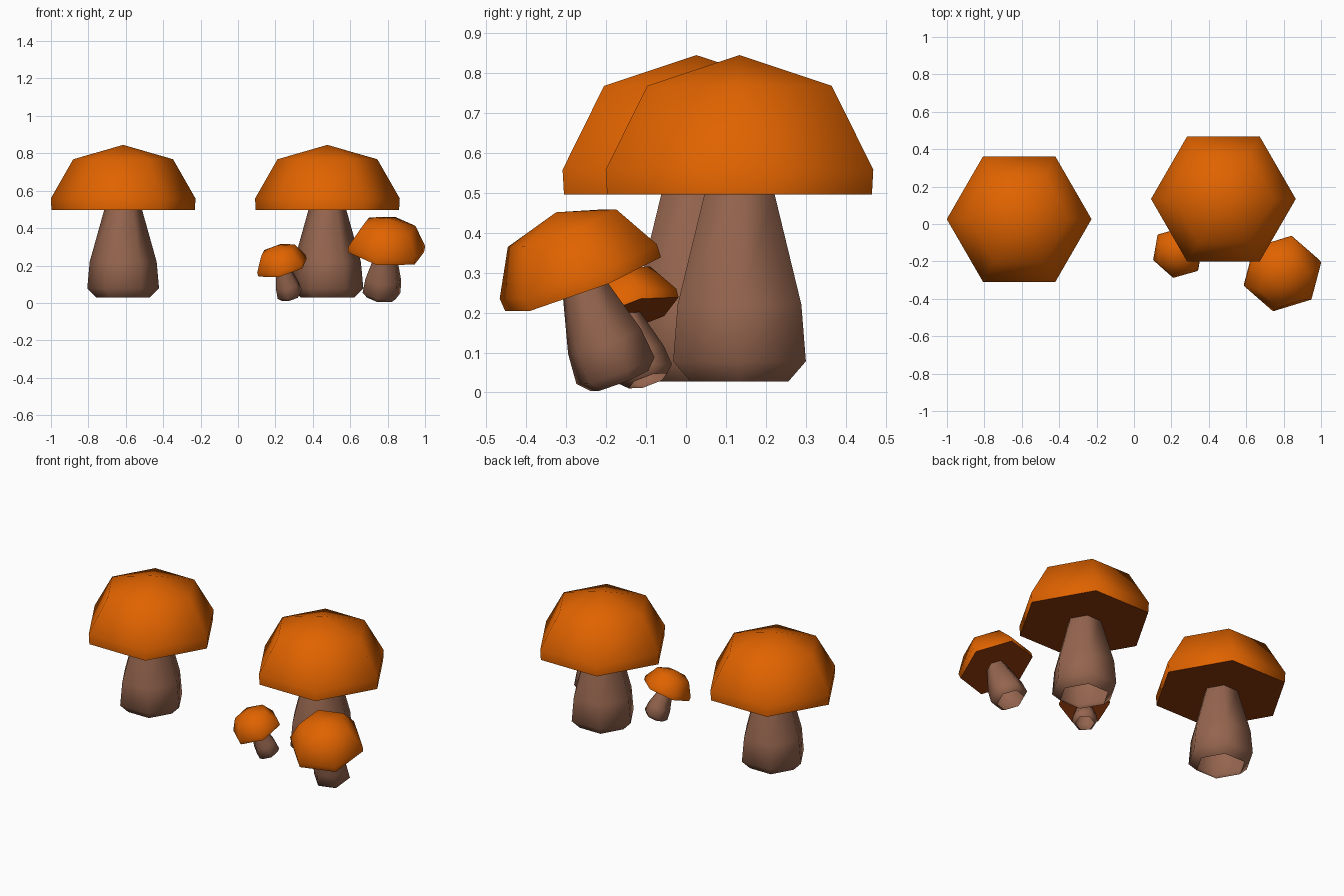
import bpy, bmesh, math
from mathutils import Vector, Matrix

if "Cube" in bpy.data.objects:
    bpy.data.objects.remove(bpy.data.objects["Cube"])

SIDES = 6


def material(name, rgb):
    m = bpy.data.materials.new(name)
    m.diffuse_color = (*rgb, 1)
    m.use_nodes = True
    m.node_tree.nodes["Principled BSDF"].inputs["Base Color"].default_value = m.diffuse_color
    return m


orange = material("cap_orange", (0.75, 0.125, 0.0))
gill = material("gill_dark_brown", (0.27, 0.042, 0.004))
stem_brown = material("stem_brown", (0.30, 0.13, 0.077))

# Profiles (radius, height), measured from the foot of the stem
STEM = [(0.142, 0.0), (0.192, 0.05), (0.179, 0.192), (0.10, 0.474)]
CAP = [(0.383, 0.468), (0.387, 0.53), (0.267, 0.740), (0.0, 0.817)]


def lathe(name, profile, mats, matrix, closed):
    """Six-sided solid of revolution; closed adds a flat, hard-edged bottom."""
    bm = bmesh.new()
    rings = []
    for r, z in profile:
        if r == 0:
            rings.append([bm.verts.new((0, 0, z))] * SIDES)
        else:
            rings.append([bm.verts.new((r * math.cos(2 * math.pi * i / SIDES),
                                        r * math.sin(2 * math.pi * i / SIDES), z))
                          for i in range(SIDES)])
    for a, b in zip(rings, rings[1:]):
        for i in range(SIDES):
            j = (i + 1) % SIDES
            quad = [a[i], a[j], b[j]] + ([b[i]] if b[i] is not b[j] else [])
            bm.faces.new(quad).smooth = True
    if closed:
        base = bm.faces.new(rings[0][::-1])
        base.material_index = len(mats) - 1
        for e in base.edges:
            e.smooth = False
    mesh = bpy.data.meshes.new(name)
    bm.to_mesh(mesh)
    bm.free()
    for m in mats:
        mesh.materials.append(m)
    ob = bpy.data.objects.new(name, mesh)
    ob.matrix_world = matrix
    bpy.context.collection.objects.link(ob)


def mushroom(name, foot, scale=1.0, axis=(0, 0, 1), spin=0.0):
    tilt = Vector((0, 0, 1)).rotation_difference(Vector(axis).normalized())
    mat = (Matrix.Translation(foot) @ tilt.to_matrix().to_4x4()
           @ Matrix.Rotation(math.radians(spin), 4, 'Z') @ Matrix.Scale(scale, 4))
    lathe(name + "_stem", STEM, [stem_brown], mat, False)
    lathe(name + "_cap", CAP, [orange, gill], mat, True)


# Two upright large mushrooms, two leaning small ones
mushroom("large_left", (-0.614, 0.026, 0.028))
mushroom("large_right", (0.478, 0.134, 0.028))
mushroom("small_right", (0.765, -0.167, 0.029), 0.555, (0.11, -0.375, 1), 17)
mushroom("small_left", (0.281, -0.095, 0.029), 0.37, (-0.27, -0.34, 1), 18)
